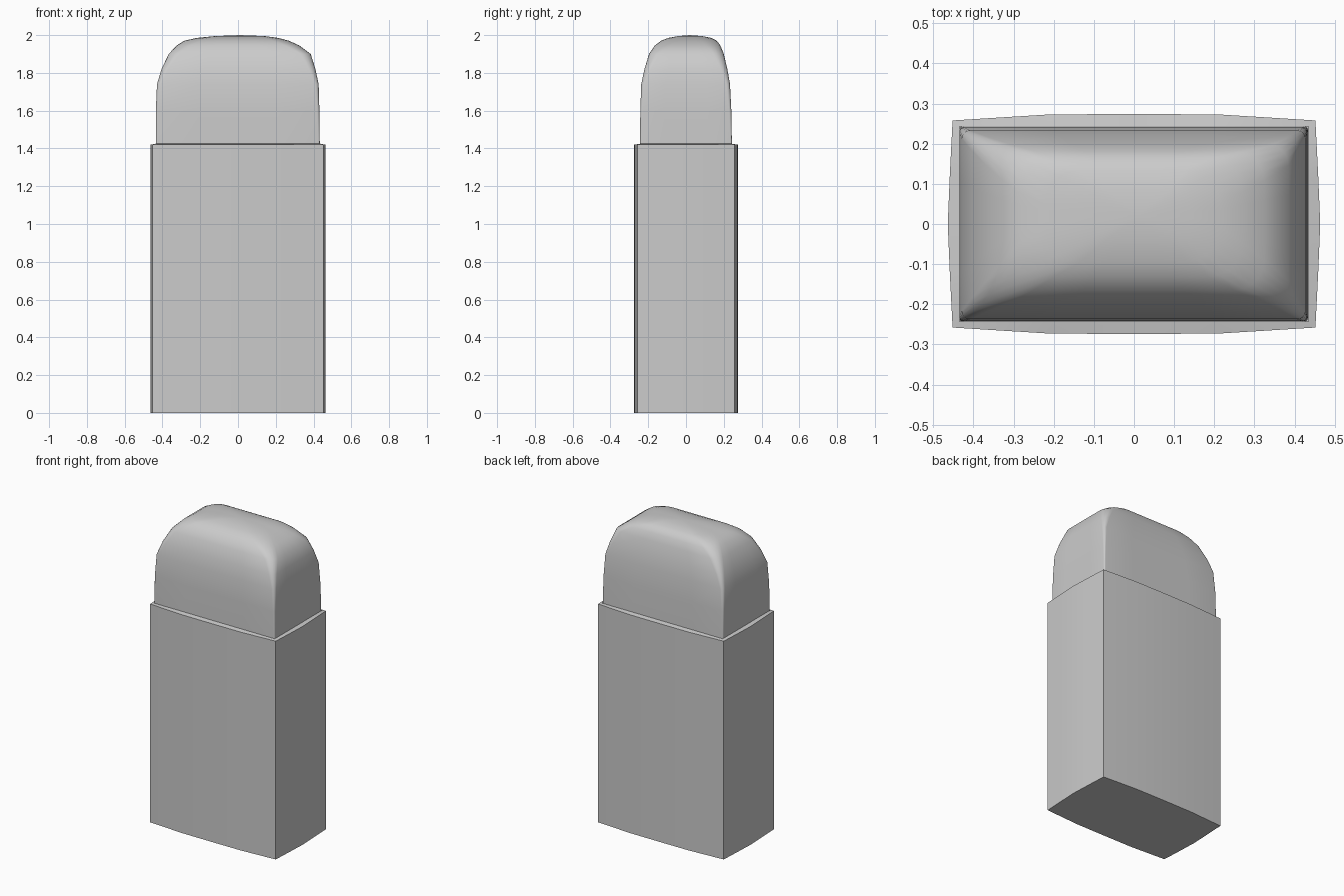
import bpy, math

if "Cube" in bpy.data.objects:
    bpy.data.objects.remove(bpy.data.objects["Cube"])


def make(name, verts, faces, angle):
    mesh = bpy.data.meshes.new(name)
    mesh.from_pydata(verts, [], faces)
    obj = bpy.data.objects.new(name, mesh)
    bpy.context.collection.objects.link(obj)
    bpy.ops.object.select_all(action='DESELECT')
    obj.select_set(True)
    bpy.context.view_layer.objects.active = obj
    bpy.ops.object.shade_smooth_by_angle(angle=math.radians(angle))
    return obj


def loft(rings):
    """Join equal-length rings with quads."""
    n = len(rings[0])
    verts = [p for r in rings for p in r]
    faces = [(k * n + i, k * n + (i + 1) % n, (k + 1) * n + (i + 1) % n, (k + 1) * n + i)
             for k in range(len(rings) - 1) for i in range(n)]
    return verts, faces


# Cardboard sleeve: slightly bowed rectangle, closed below, narrow ledge on top
half = [(-0.452, -0.258), (-0.21, -0.273), (0, -0.274), (0.21, -0.273),
        (0.452, -0.258), (0.459, -0.12), (0.464, 0), (0.459, 0.12)]
outline = half[:5] + half[5:]
outline += [(-x, -y) for x, y in half]
IX, IY = 0.435, 0.243


def inner(p):
    return (max(-IX, min(IX, p[0] * IX / 0.452)), max(-IY, min(IY, p[1] * IY / 0.258)))


verts, faces = loft([[(x, y, 0) for x, y in outline],
                     [(x, y, 1.42) for x, y in outline],
                     [(*inner(p), 1.425) for p in outline]])
faces.append(tuple(reversed(range(len(outline)))))
make("sleeve", verts, faces, 25)


# Worn eraser: rounded-rectangle rings that shrink towards the top
def rounded_ring(z, x0, x1, y0, y1, r, seg=5, side=4):
    centres = [(x1 - r, y0 + r, -90), (x1 - r, y1 - r, 0),
               (x0 + r, y1 - r, 90), (x0 + r, y0 + r, 180)]
    arcs = [[(cx + r * math.cos(math.radians(a + 90 * i / seg)),
              cy + r * math.sin(math.radians(a + 90 * i / seg)), z)
             for i in range(seg + 1)] for cx, cy, a in centres]
    ring = []
    for k, arc in enumerate(arcs):
        ring += arc
        a, b = arc[-1], arcs[(k + 1) % 4][0]
        ring += [tuple(a[c] + (b[c] - a[c]) * i / side for c in range(3))
                 for i in range(1, side)]
    return ring


# z, left, right, front, back, corner radius
profile = [(1.42, -0.435, 0.433, -0.243, 0.243, 0.008),
           (1.60, -0.435, 0.431, -0.242, 0.240, 0.012),
           (1.74, -0.429, 0.427, -0.237, 0.233, 0.02),
           (1.82, -0.405, 0.410, -0.220, 0.219, 0.035),
           (1.90, -0.367, 0.385, -0.196, 0.200, 0.055),
           (1.945, -0.325, 0.325, -0.165, 0.182, 0.075),
           (1.97, -0.285, 0.270, -0.132, 0.163, 0.085),
           (1.985, -0.22, 0.215, -0.095, 0.135, 0.085),
           (1.995, -0.12, 0.14, -0.04, 0.085, 0.05)]
rings = [rounded_ring(*row) for row in profile]
verts, faces = loft(rings)
n = len(rings[0])
base = len(verts) - n
verts.append((0.01, 0.02, 2.0))
faces += [(base + i, base + (i + 1) % n, len(verts) - 1) for i in range(n)]
make("eraser", verts, faces, 60)
